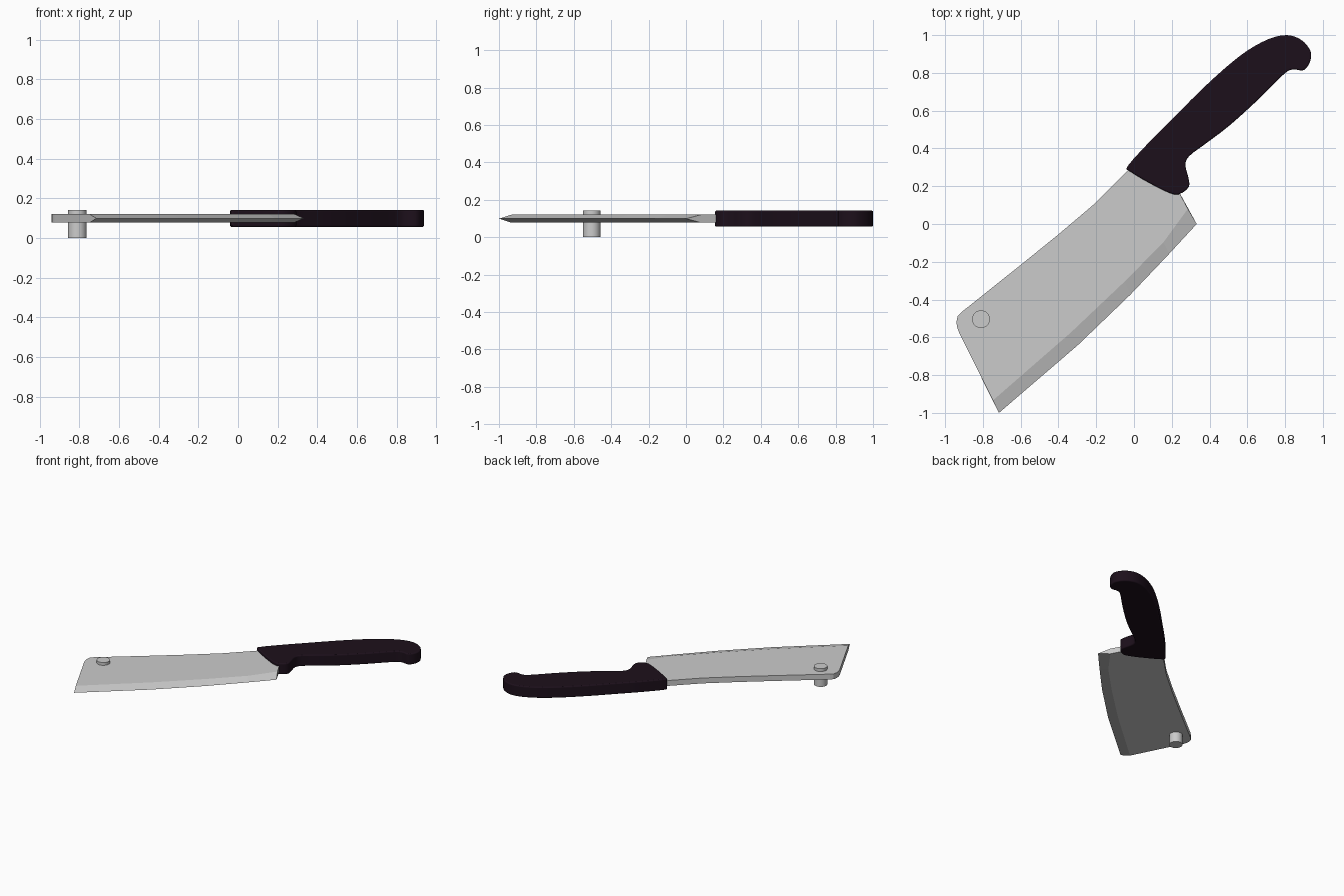
import bpy, bmesh, math
from mathutils import Vector

if "Cube" in bpy.data.objects:
    bpy.data.objects.remove(bpy.data.objects["Cube"])

MID = 0.099  # height of the flat centre plane


def make_object(name, bm):
    bmesh.ops.recalc_face_normals(bm, faces=bm.faces)
    me = bpy.data.meshes.new(name)
    bm.to_mesh(me)
    bm.free()
    ob = bpy.data.objects.new(name, me)
    bpy.context.collection.objects.link(ob)
    return ob


def smooth_loop(points, steps=3):
    """Closed Catmull-Rom curve through the points."""
    pts = [Vector(p) for p in points]
    n, out = len(pts), []
    for i in range(n):
        a, b, c, d = (pts[(i + k) % n] for k in (-1, 0, 1, 2))
        for s in range(steps):
            t = s / steps
            out.append(0.5 * (2 * b + (c - a) * t + (2 * a - 5 * b + 4 * c - d) * t * t
                              + (3 * b - a - 3 * c + d) * t ** 3))
    return out


# Blade: flat plate with a cutting edge ground from both sides
body = [(0.20, 0.24), (0.06, 0.32), (-0.02, 0.295), (-0.21, 0.106), (-0.40, -0.055),
        (-0.594, -0.212), (-0.915, -0.468), (-0.934, -0.488), (-0.94, -0.518),
        (-0.937, -0.545), (-0.926, -0.575)]
grind = [(-0.747, -0.934), (-0.335, -0.575), (-0.05, -0.305), (0.155, -0.098), (0.285, 0.08)]
edge = [(-0.715, -1.0), (-0.298, -0.642), (-0.02, -0.375), (0.187, -0.157), (0.332, 0.0)]
bm = bmesh.new()
outline = body + grind
top, bottom = ([bm.verts.new((x, y, MID + h)) for x, y in outline] for h in (0.021, -0.021))
lip = [bm.verts.new((x, y, MID)) for x, y in edge]
nb = len(body)
for side in (top, bottom):
    bm.faces.new(side)
    for i in range(len(edge) - 1):
        bm.faces.new((side[nb + i], side[nb + i + 1], lip[i + 1], lip[i]))
for i in range(nb - 1):
    bm.faces.new((top[i], top[i + 1], bottom[i + 1], bottom[i]))
bm.faces.new((top[nb - 1], top[nb], lip[0], bottom[nb], bottom[nb - 1]))
bm.faces.new((top[-1], top[0], bottom[0], bottom[-1], lip[-1]))
make_object("blade", bm)

# Handle: extruded smooth outline with rounded rims
grip = [(-0.034, 0.306), (0.082, 0.435), (0.214, 0.568), (0.346, 0.70), (0.478, 0.822),
        (0.60, 0.918), (0.715, 0.98), (0.81, 1.0), (0.884, 0.976), (0.928, 0.928),
        (0.938, 0.886), (0.923, 0.84), (0.894, 0.813), (0.84, 0.818), (0.79, 0.79),
        (0.662, 0.663), (0.504, 0.52), (0.372, 0.42), (0.293, 0.36), (0.272, 0.313),
        (0.288, 0.245), (0.29, 0.196), (0.24, 0.158), (0.187, 0.165), (0.082, 0.217),
        (-0.02, 0.278)]
bm = bmesh.new()
face = bm.faces.new([bm.verts.new((p.x, p.y, MID - 0.043)) for p in smooth_loop(grip)])
ext = bmesh.ops.extrude_face_region(bm, geom=[face])
bmesh.ops.translate(bm, vec=(0, 0, 0.086),
                    verts=[g for g in ext["geom"] if isinstance(g, bmesh.types.BMVert)])
handle = make_object("handle", bm)
bev = handle.modifiers.new("rounded_rim", 'BEVEL')
bev.width = 0.018
bev.segments = 3
bev.limit_method = 'ANGLE'
bev.angle_limit = math.radians(70)
mat = bpy.data.materials.new("dark_plum")
mat.diffuse_color = (0.012, 0.005, 0.011, 1)
mat.use_nodes = True
mat.node_tree.nodes["Principled BSDF"].inputs["Base Color"].default_value = mat.diffuse_color
handle.data.materials.append(mat)

# Pin through the blade corner
bpy.ops.mesh.primitive_cylinder_add(vertices=32, radius=0.047, depth=0.142,
                                    location=(-0.81, -0.504, 0.071))
pin = bpy.context.object
pin.name = "hanging_pin"

# Smooth shading on the rounded parts
for ob in (handle, pin):
    bpy.ops.object.select_all(action='DESELECT')
    ob.select_set(True)
    bpy.context.view_layer.objects.active = ob
    bpy.ops.object.shade_smooth_by_angle(angle=math.radians(35))
